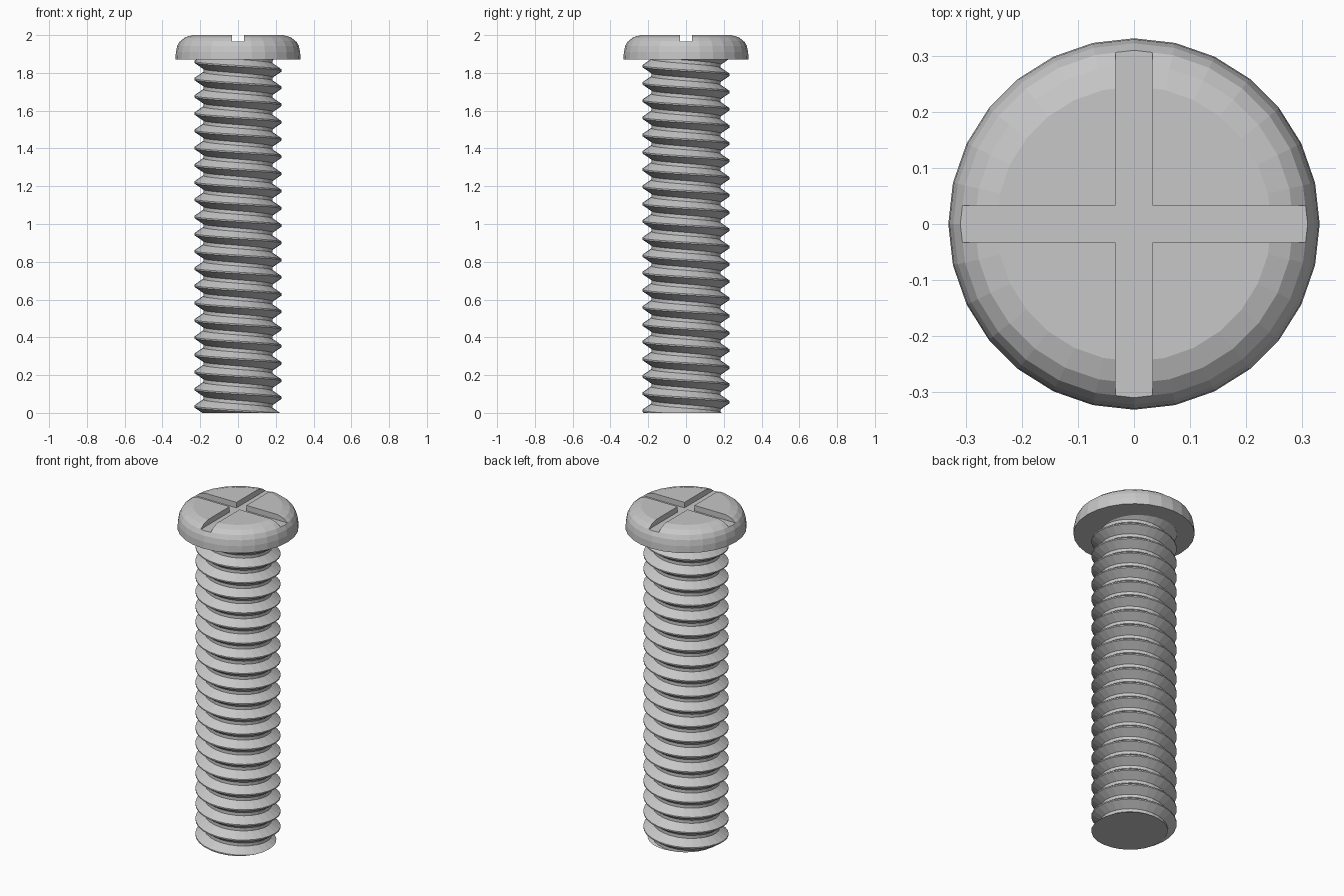
import bpy
import bmesh
from math import cos, sin, tau, radians

cube = bpy.data.objects.get("Cube")
if cube:
    bpy.data.objects.remove(cube, do_unlink=True)

SEGMENTS = 28
HEAD_BASE = 1.87
TOP = 2.0

steel = bpy.data.materials.new("steel grey")
steel.use_nodes = True
colour = (0.57, 0.57, 0.57, 1)
steel.diffuse_color = colour
steel.node_tree.nodes["Principled BSDF"].inputs["Base Color"].default_value = colour


def make_object(name, bm):
    bmesh.ops.recalc_face_normals(bm, faces=bm.faces)
    mesh = bpy.data.meshes.new(name)
    bm.to_mesh(mesh)
    bm.free()
    mesh.materials.append(steel)
    obj = bpy.data.objects.new(name, mesh)
    bpy.context.collection.objects.link(obj)
    return obj


def ring(bm, radius, z):
    return [bm.verts.new((radius * cos(tau * i / SEGMENTS),
                          radius * sin(tau * i / SEGMENTS), z))
            for i in range(SEGMENTS)]


# Rounded head, turned from a profile
bm = bmesh.new()
profile = [(0.331, HEAD_BASE), (0.329, 1.91), (0.322, 1.943),
           (0.309, 1.968), (0.284, 1.988), (0.245, TOP)]
rings = [ring(bm, r, z) for r, z in profile]
for low, high in zip(rings, rings[1:]):
    for i in range(SEGMENTS):
        j = (i + 1) % SEGMENTS
        bm.faces.new((low[i], low[j], high[j], high[i]))
bm.faces.new(rings[0])
bm.faces.new(rings[-1])
head = make_object("screw_head", bm)

# Cross slot cut into the head
SLOT_WIDTH = 0.066
SLOT_FLOOR = 1.967
for name, size in (("slot_cutter_x", (1, SLOT_WIDTH)),
                   ("slot_cutter_y", (SLOT_WIDTH, 1))):
    bm = bmesh.new()
    bmesh.ops.create_cube(bm, size=1)
    bmesh.ops.scale(bm, vec=(*size, 0.2), verts=bm.verts)
    bmesh.ops.translate(bm, vec=(0, 0, SLOT_FLOOR + 0.1), verts=bm.verts)
    cutter = make_object(name, bm)
    cutter.hide_render = True
    cut = head.modifiers.new("slot", 'BOOLEAN')
    cut.operation = 'DIFFERENCE'
    cut.solver = 'EXACT'
    cut.object = cutter
    bpy.context.view_layer.objects.active = head
    bpy.ops.object.modifier_apply(modifier=cut.name)
    bpy.data.objects.remove(cutter, do_unlink=True)

# Threaded shank: a helical strip of root, flank, crest and flank
TURNS = 20.5
PITCH = HEAD_BASE / TURNS
ROOT, CREST = 0.185, 0.233
START = radians(315)
tooth = [(ROOT, -0.5), (ROOT, -0.4), (CREST, -0.04),
         (CREST, 0.04), (ROOT, 0.4), (ROOT, 0.5)]
bm = bmesh.new()
previous = None
for k in range(-2 * SEGMENTS, int((TURNS + 2) * SEGMENTS)):
    angle = START - tau * k / SEGMENTS
    row = [bm.verts.new((r * cos(angle), r * sin(angle),
                         PITCH * (k / SEGMENTS + dz))) for r, dz in tooth]
    if previous:
        for i in range(len(tooth) - 1):
            bm.faces.new((previous[i], row[i], row[i + 1], previous[i + 1]))
    previous = row
bmesh.ops.remove_doubles(bm, verts=bm.verts, dist=0.0005)

# Trim the thread flat at the tip and just inside the head, then cap it
for z, direction in ((0, -1), (HEAD_BASE + 0.01, 1)):
    result = bmesh.ops.bisect_plane(
        bm, geom=bm.verts[:] + bm.edges[:] + bm.faces[:], dist=0.00001,
        plane_co=(0, 0, z), plane_no=(0, 0, direction), clear_outer=True)
    edges = [e for e in result["geom_cut"]
             if isinstance(e, bmesh.types.BMEdge) and e.is_boundary]
    bmesh.ops.edgeloop_fill(bm, edges=edges)
make_object("threaded_shank", bm)
